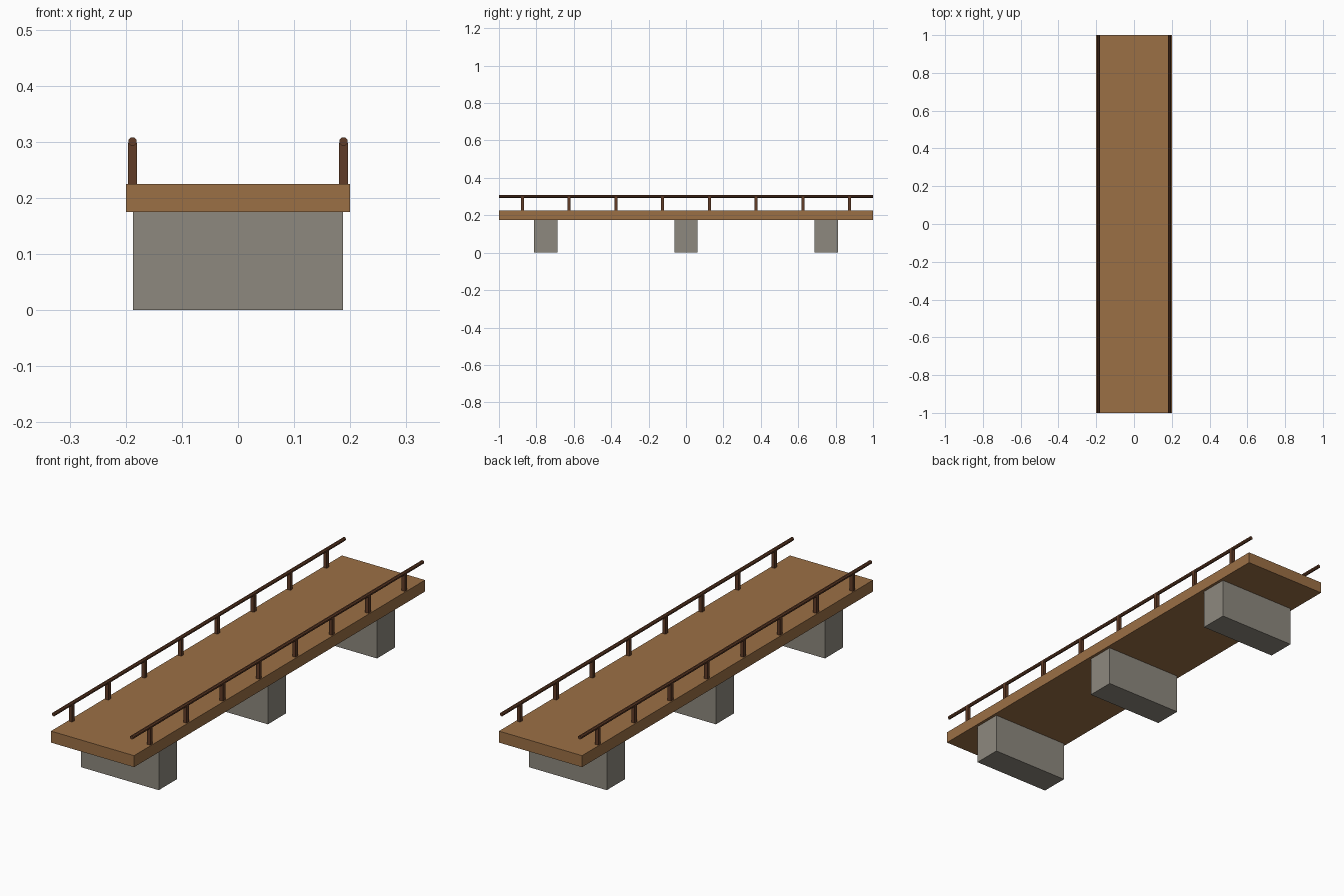
import bpy
import math

cube = bpy.data.objects.get("Cube")
if cube:
    bpy.data.objects.remove(cube, do_unlink=True)


def material(name, colour):
    m = bpy.data.materials.new(name)
    m.use_nodes = True
    m.diffuse_color = colour
    m.node_tree.nodes["Principled BSDF"].inputs["Base Color"].default_value = colour
    return m


plank_wood = material("plank wood", (0.33, 0.16, 0.06, 1))
dark_wood = material("dark wood", (0.12, 0.045, 0.02, 1))
stone = material("grey stone", (0.27, 0.25, 0.21, 1))


def finish(name, mat):
    ob = bpy.context.object
    ob.name = name
    ob.data.materials.append(mat)
    return ob


def box(name, size, centre, mat):
    bpy.ops.mesh.primitive_cube_add(size=1, location=centre)
    bpy.context.object.scale = size
    bpy.ops.object.transform_apply(location=False, rotation=False, scale=True)
    return finish(name, mat)


# Deck
box("deck", (0.4, 2, 0.05), (0, 0, 0.2), plank_wood)

# Support piers
for name, y in (("front", -0.75), ("middle", 0), ("back", 0.75)):
    box(name + "_pier", (0.375, 0.125, 0.176), (0, y, 0.088), stone)

# Railings: an eight-sided handrail on square posts, on both sides
for side, x in (("right", -0.188), ("left", 0.188)):
    bpy.ops.mesh.primitive_cylinder_add(
        vertices=8, radius=0.0081, depth=2, location=(x, 0, 0.3005),
        rotation=(math.pi / 2, 0, math.pi))
    rail = finish(side + "_handrail", dark_wood)
    for v in rail.data.vertices:
        c, s = math.cos(math.pi / 8), math.sin(math.pi / 8)
        v.co.x, v.co.y = c * v.co.x - s * v.co.y, s * v.co.x + c * v.co.y
    for i in range(8):
        box(f"{side}_post_{i + 1}", (0.016, 0.016, 0.075),
            (x, -0.875 + i * 0.25, 0.2605), dark_wood)
